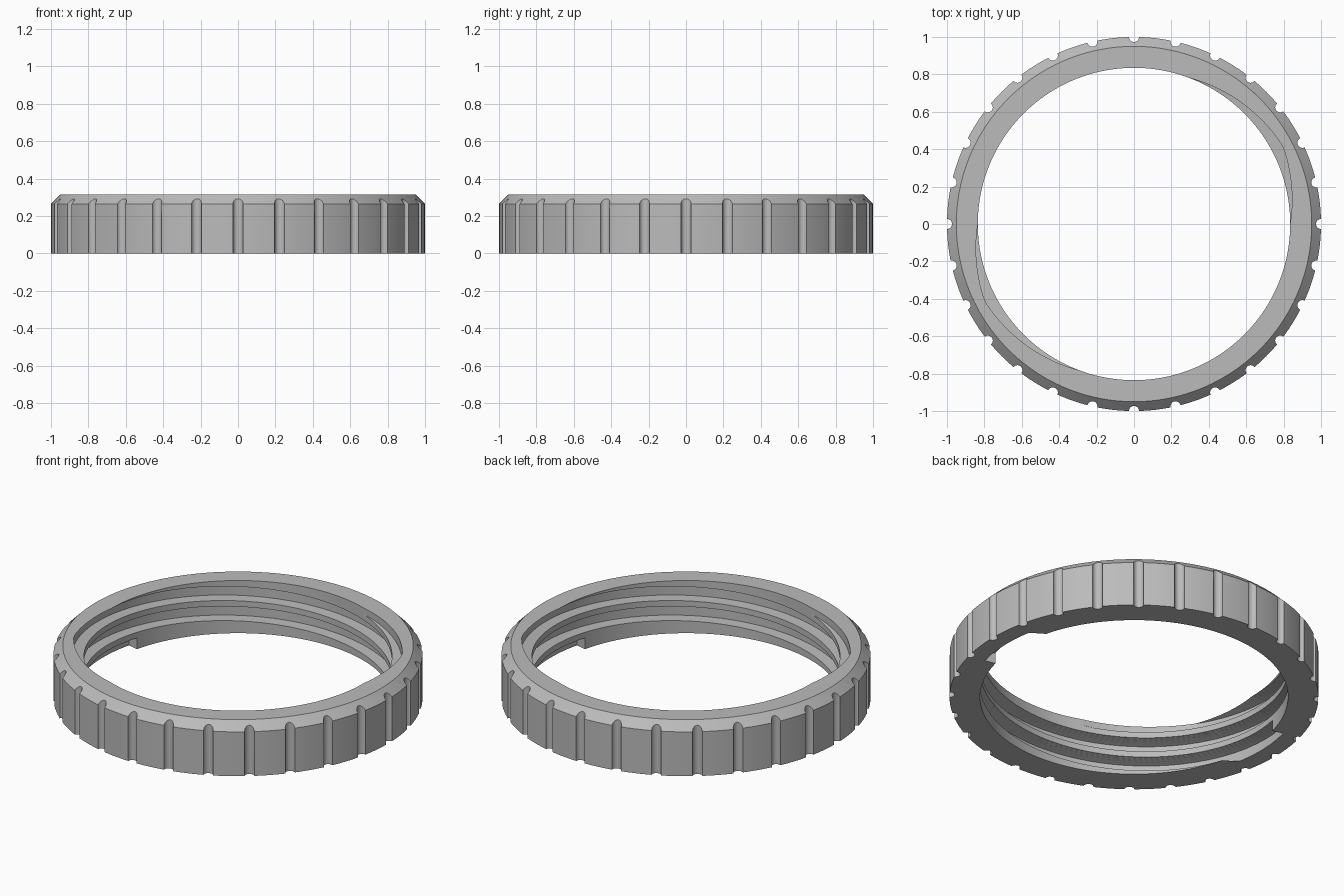
import bpy, bmesh, math

cube = bpy.data.objects.get("Cube")
if cube:
    bpy.data.objects.remove(cube, do_unlink=True)

HEIGHT = 0.315
BORE = 0.835
ROOT = 0.9
LEAD = 0.24
SEGMENTS = 168

grey = bpy.data.materials.new("plain grey")
grey.use_nodes = True
colour = (0.5, 0.5, 0.5, 1)
grey.diffuse_color = colour
grey.node_tree.nodes["Principled BSDF"].inputs["Base Color"].default_value = colour


def polar(radius, angle, z):
    return (radius * math.cos(angle), radius * math.sin(angle), z)


def sweep(name, sections, closed):
    """Skin a row of equal cross-sections, with end caps if it is open."""
    bm = bmesh.new()
    rows = [[bm.verts.new(p) for p in s] for s in sections]
    count = len(rows[0])
    pairs = list(zip(rows, rows[1:]))
    if closed:
        pairs.append((rows[-1], rows[0]))
    else:
        bm.faces.new(rows[0])
        bm.faces.new(rows[-1])
    for a, b in pairs:
        for i in range(count):
            j = (i + 1) % count
            bm.faces.new((a[i], b[i], b[j], a[j]))
    bmesh.ops.recalc_face_normals(bm, faces=bm.faces)
    mesh = bpy.data.meshes.new(name)
    bm.to_mesh(mesh)
    bm.free()
    mesh.materials.append(grey)
    obj = bpy.data.objects.new(name, mesh)
    bpy.context.collection.objects.link(obj)
    return obj


def cut(target, cutter):
    bpy.context.view_layer.objects.active = target
    mod = target.modifiers.new("cut", "BOOLEAN")
    mod.operation = "DIFFERENCE"
    mod.solver = "EXACT"
    mod.object = cutter
    bpy.ops.object.modifier_apply(modifier=mod.name)
    bpy.data.objects.remove(cutter, do_unlink=True)


# Ring body with a bevelled top outer edge
profile = [(BORE, 0), (1, 0), (1, 0.265), (0.95, HEIGHT), (BORE, HEIGHT)]
ring = sweep("threaded_ring", [
    [polar(r, math.tau * i / SEGMENTS, z) for r, z in profile]
    for i in range(SEGMENTS)], True)

# Grip flutes around the outside
bm = bmesh.new()
for i in range(28):
    result = bmesh.ops.create_cone(bm, cap_ends=True, segments=20,
                                   radius1=0.027, radius2=0.027, depth=0.6)
    bmesh.ops.translate(bm, verts=result["verts"],
                        vec=polar(1, math.tau * i / 28, 0.15))
mesh = bpy.data.meshes.new("flute_cutter")
bm.to_mesh(mesh)
bm.free()
flutes = bpy.data.objects.new("flute_cutter", mesh)
bpy.context.collection.objects.link(flutes)
cut(ring, flutes)


# Two-start internal thread: blunt at the bottom, fading out at the top
def thread_section(start, turn):
    angle = math.radians(start + turn)
    z = -0.0194 + LEAD * turn / 360
    fade = min(1, max(0, (446 - turn) / 46))
    root = BORE - 0.004 + (ROOT - BORE + 0.004) * fade
    points = [(0.8, z), (BORE, z), (root, z + 0.003),
              (root, z + 0.066), (BORE, z + 0.085), (0.8, z + 0.085)]
    return [polar(r, angle, h) for r, h in points]


STEPS = 223
for start in (166, 346):
    groove = sweep("thread_cutter", [
        thread_section(start, 445 * i / STEPS) for i in range(STEPS + 1)], False)
    cut(ring, groove)

# Smooth curved walls, crisp edges
bpy.ops.object.select_all(action="DESELECT")
ring.select_set(True)
bpy.context.view_layer.objects.active = ring
bpy.ops.object.shade_smooth_by_angle(angle=math.radians(25))
